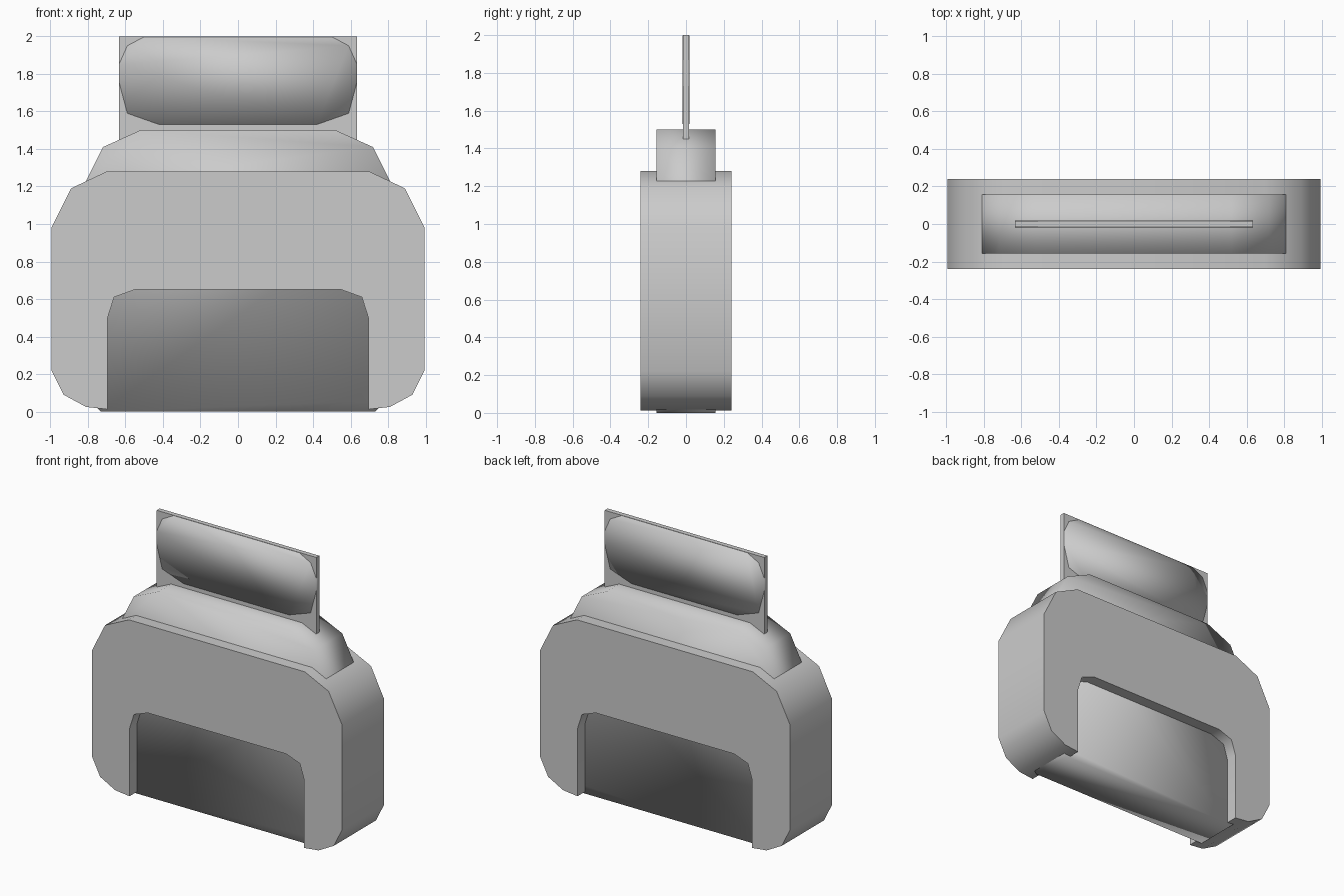
import bpy, bmesh
from math import radians

if "Cube" in bpy.data.objects:
    bpy.data.objects.remove(bpy.data.objects["Cube"])


def prism(name, half, depth, angle=None):
    """Mirror a right-hand (x, z) profile and extrude it to +-depth in y."""
    pts = half + [(-x, z) for x, z in reversed(half)]
    bm = bmesh.new()
    face = bm.faces.new([bm.verts.new((x, -depth, z)) for x, z in pts])
    out = bmesh.ops.extrude_face_region(bm, geom=[face])
    moved = [v for v in out["geom"] if isinstance(v, bmesh.types.BMVert)]
    bmesh.ops.translate(bm, verts=moved, vec=(0, 2 * depth, 0))
    bmesh.ops.recalc_face_normals(bm, faces=bm.faces)
    mesh = bpy.data.meshes.new(name)
    bm.to_mesh(mesh)
    bm.free()
    obj = bpy.data.objects.new(name, mesh)
    bpy.context.collection.objects.link(obj)
    bpy.ops.object.select_all(action="DESELECT")
    obj.select_set(True)
    bpy.context.view_layer.objects.active = obj
    if angle is None:
        bpy.ops.object.shade_smooth()
    else:
        bpy.ops.object.shade_smooth_by_angle(angle=radians(angle))
    return obj


# Outer shell: rounded arch with an open notch at the bottom
prism("outer_shell", [
    (0.70, 1.28), (0.89, 1.19), (0.995, 0.98), (0.995, 0.22),
    (0.93, 0.09), (0.81, 0.025), (0.695, 0.012),
    (0.695, 0.50), (0.66, 0.61), (0.55, 0.65)], 0.24, 60)

# Inner core: neck on top, recessed panel inside the notch
prism("inner_core", [
    (0.52, 1.50), (0.72, 1.41), (0.82, 1.21), (0.84, 1.10),
    (0.84, 0.20), (0.79, 0.06), (0.73, 0.0)], 0.157)

# Thin upright sheet standing in the neck
prism("top_sheet", [(0.635, 2.0), (0.635, 1.45)], 0.017, 30)

# Rounded slice lying on both faces of the sheet
prism("rounded_slice", [
    (0.50, 1.998), (0.59, 1.95), (0.635, 1.85), (0.635, 1.76),
    (0.59, 1.59), (0.42, 1.53)], 0.0185)
